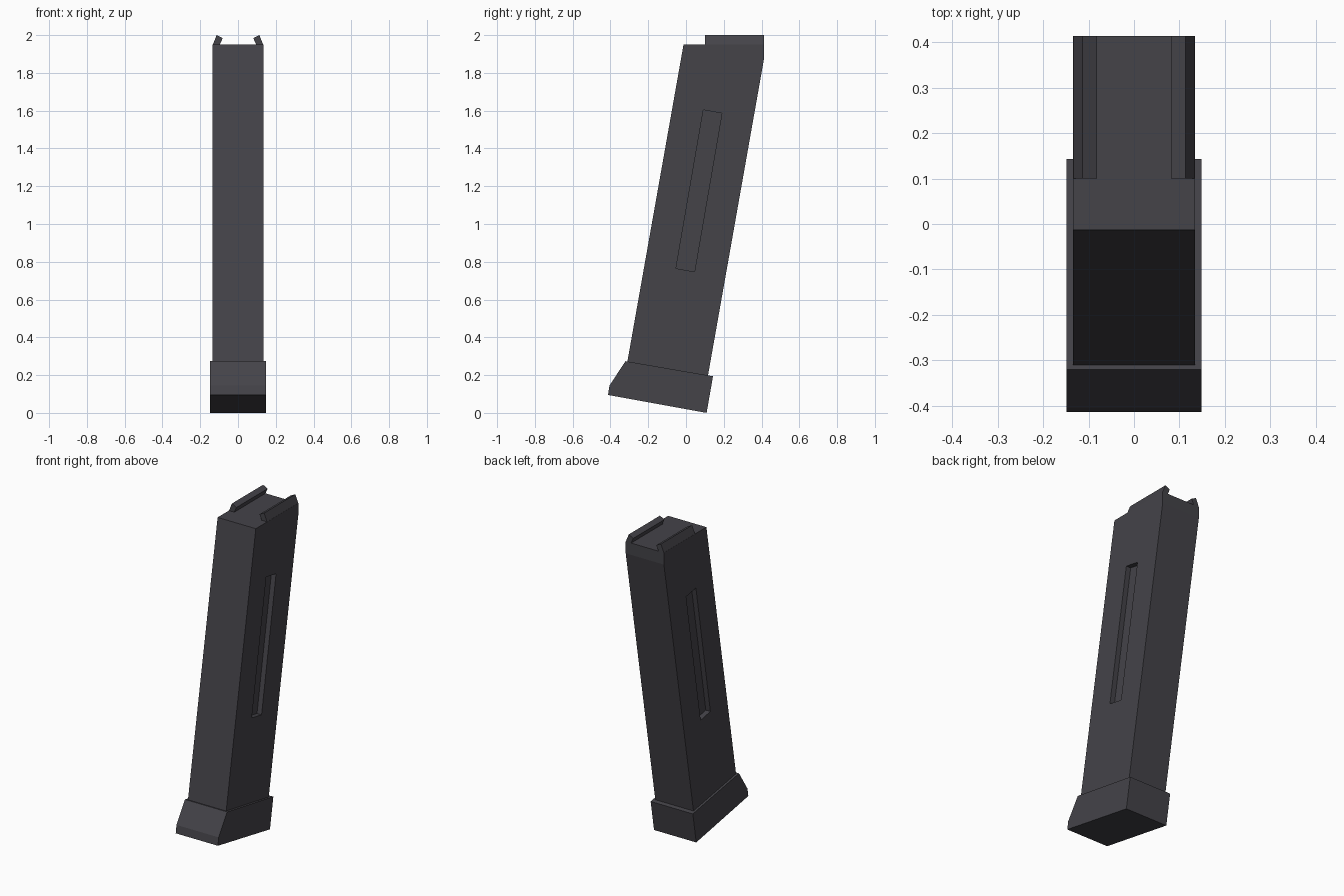
import bpy, bmesh

cube = bpy.data.objects.get("Cube")
if cube:
    bpy.data.objects.remove(cube, do_unlink=True)

# Single dark polymer colour
COLOR = (0.058, 0.056, 0.066, 1.0)
dark_grey = bpy.data.materials.new("dark_grey")
dark_grey.use_nodes = True
dark_grey.diffuse_color = COLOR
bsdf = next(n for n in dark_grey.node_tree.nodes if n.type == 'BSDF_PRINCIPLED')
bsdf.inputs["Base Color"].default_value = COLOR


def prism(name, start, end):
    """Join two matching outlines of 3D points into a closed solid."""
    bm = bmesh.new()
    a = [bm.verts.new(p) for p in start]
    b = [bm.verts.new(p) for p in end]
    bm.faces.new(a)
    bm.faces.new(b[::-1])
    n = len(a)
    for i in range(n):
        j = (i + 1) % n
        bm.faces.new((a[j], a[i], b[i], b[j]))
    bmesh.ops.recalc_face_normals(bm, faces=bm.faces)
    mesh = bpy.data.meshes.new(name)
    bm.to_mesh(mesh)
    bm.free()
    mesh.materials.append(dark_grey)
    obj = bpy.data.objects.new(name, mesh)
    bpy.context.collection.objects.link(obj)
    return obj


def side_prism(name, profile, x0, x1):
    """Extrude a (y, z) side profile across x."""
    return prism(name, [(x0, y, z) for y, z in profile],
                 [(x1, y, z) for y, z in profile])


def front_prism(name, section, y0, y1):
    """Extrude an (x, z) cross-section along y."""
    return prism(name, [(x, y0, z) for x, z in section],
                 [(x, y1, z) for x, z in section])


def apply_modifier(obj, mod):
    bpy.context.view_layer.objects.active = obj
    bpy.ops.object.modifier_apply(modifier=mod.name)


# Slanted body with an upright upper back edge
body = side_prism("magazine_body", [
    (-0.312, 0.262), (-0.013, 1.95), (0.413, 1.95),
    (0.413, 1.875), (0.115, 0.19)], -0.134, 0.134)

# Recessed slot on both sides
slot = [(0.092, 1.604), (0.19, 1.586), (0.045, 0.747), (-0.053, 0.765)]
for side in (-1, 1):
    cutter = side_prism("slot_cutter", slot, side * 0.102, side * 0.2)
    cutter.hide_render = True
    cut = body.modifiers.new("slot", 'BOOLEAN')
    cut.operation = 'DIFFERENCE'
    cut.solver = 'EXACT'
    cut.object = cutter
    apply_modifier(body, cut)
    bpy.data.objects.remove(cutter, do_unlink=True)

# Base plate with a sloped front toe
side_prism("base_plate", [
    (-0.413, 0.095), (-0.405, 0.145), (-0.32, 0.274),
    (0.143, 0.194), (0.109, 0.0)], -0.148, 0.148)

# Pair of inward-leaning feed lips
lips = front_prism("feed_lips", [
    (0.134, 1.948), (0.113, 2.0), (0.081, 1.984), (0.097, 1.948)], 0.1, 0.413)
apply_modifier(lips, lips.modifiers.new("mirror", 'MIRROR'))
